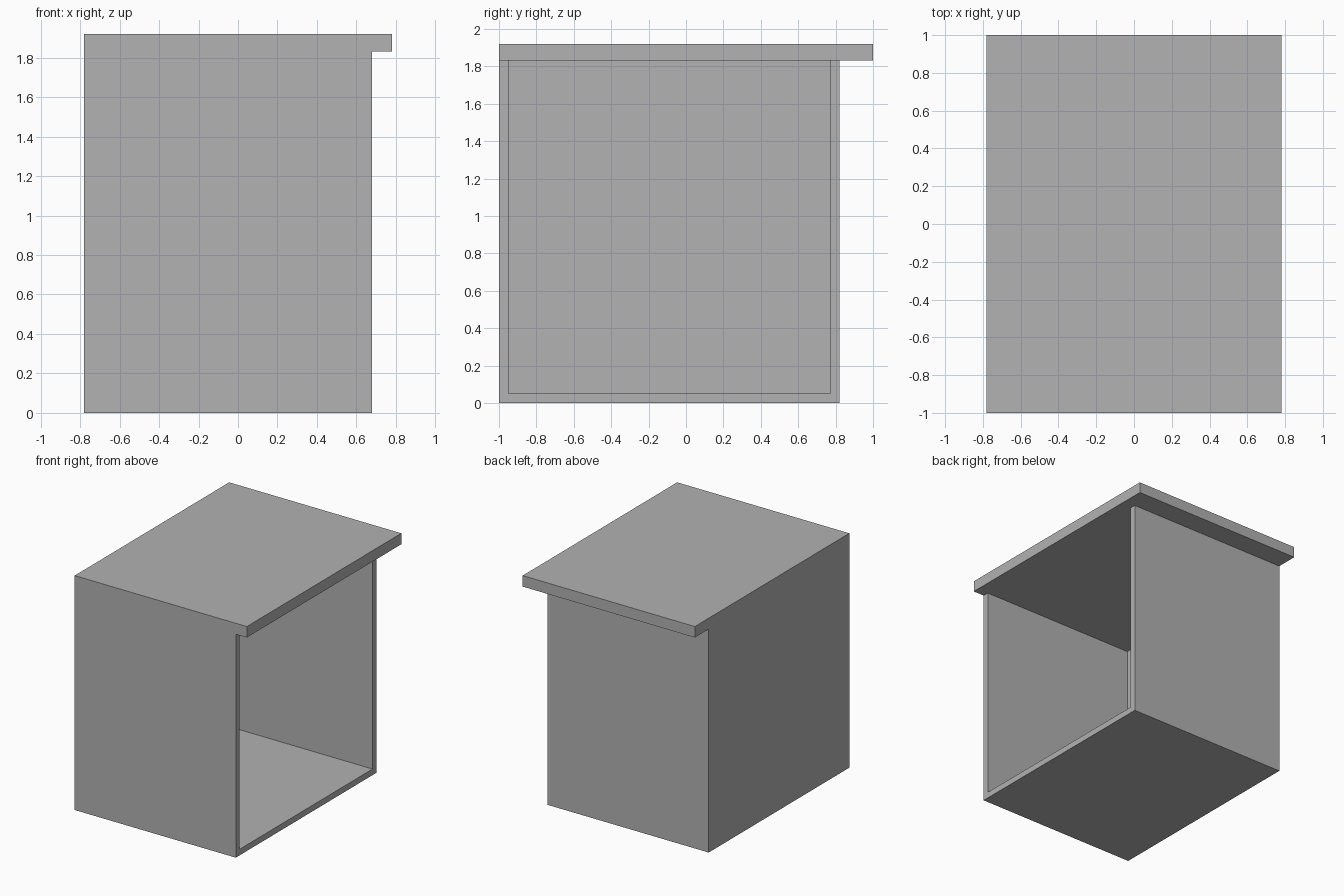
import bpy
import bmesh
from mathutils import Vector

cube = bpy.data.objects.get("Cube")
if cube:
    bpy.data.objects.remove(cube, do_unlink=True)

# Single plain grey finish
GREY = (0.445, 0.445, 0.445, 1.0)
grey = bpy.data.materials.new("plain_grey")
grey.use_nodes = True
grey.diffuse_color = GREY
grey.node_tree.nodes["Principled BSDF"].inputs["Base Color"].default_value = GREY


def add_box(bm, low, high):
    """Add an axis-aligned box and return its faces."""
    low, high = Vector(low), Vector(high)
    verts = bmesh.ops.create_cube(bm, size=1)["verts"]
    for v in verts:
        v.co = (low + high) / 2 + v.co * (high - low)
    return list({f for v in verts for f in v.link_faces})


def finish(bm, name):
    mesh = bpy.data.meshes.new(name)
    bmesh.ops.recalc_face_normals(bm, faces=bm.faces)
    bm.to_mesh(mesh)
    bm.free()
    mesh.materials.append(grey)
    bpy.context.collection.objects.link(bpy.data.objects.new(name, mesh))


LEFT, OPENING, ROOF_X = -0.78, 0.68, 0.78
FRONT, BACK, ROOF_Y = -1.0, 0.82, 1.0
WALL_TOP, ROOF_TOP, WALL = 1.83, 1.92, 0.05

# Cabinet panels: floor, two side walls and closed end, open towards +x
panels = {
    "floor_panel": ((LEFT, FRONT, 0), (OPENING, BACK, WALL)),
    "front_wall": ((LEFT, FRONT, WALL), (OPENING, FRONT + WALL, WALL_TOP)),
    "back_wall": ((LEFT, BACK - WALL, WALL), (OPENING, BACK, WALL_TOP)),
    "end_wall": ((LEFT, FRONT + WALL, WALL), (LEFT + WALL, BACK - WALL, WALL_TOP)),
    # Worktop overhanging the opening and the back
    "top_slab": ((LEFT, FRONT, WALL_TOP), (ROOF_X, ROOF_Y, ROOF_TOP)),
}
for name, (low, high) in panels.items():
    bm = bmesh.new()
    add_box(bm, low, high)
    finish(bm, name)
